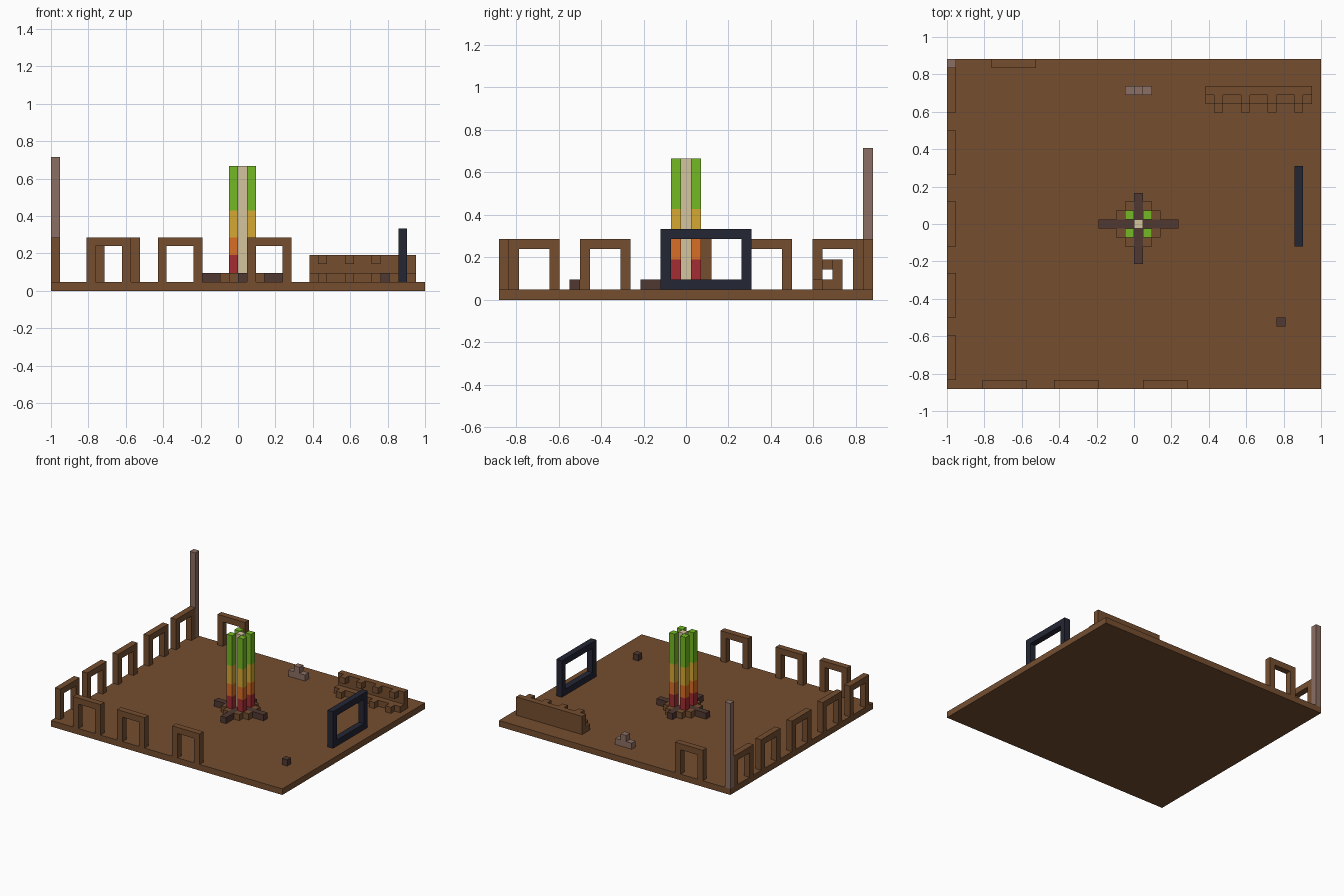
import bpy, bmesh
from mathutils import Matrix, Vector

V = 1 / 21                      # size of one block
NX, NY = 42, 37                 # floor size in blocks

if "Cube" in bpy.data.objects:
    bpy.data.objects.remove(bpy.data.objects["Cube"], do_unlink=True)


def linear(c):
    c /= 255
    return c / 12.92 if c <= 0.04045 else ((c + 0.055) / 1.055) ** 2.4


def material(name, r, g, b):
    m = bpy.data.materials.new(name)
    m.use_nodes = True
    col = (linear(r), linear(g), linear(b), 1)
    m.diffuse_color = col
    node = next(n for n in m.node_tree.nodes if n.type == 'BSDF_PRINCIPLED')
    node.inputs["Base Color"].default_value = col
    node.inputs["Roughness"].default_value = 0.9
    return m


earth = material("earth_brown", 117, 78, 48)
dark = material("dark_wood", 80, 56, 50)
stone = material("grey_brown", 139, 110, 99)
black = material("blue_black", 36, 38, 52)
tan = material("pale_tan", 213, 197, 158)
red = material("red", 163, 45, 50)
orange = material("orange", 218, 110, 38)
yellow = material("yellow", 214, 169, 50)
green = material("green", 117, 184, 36)


def blocks(name, mat, boxes):
    """One object from boxes given as (low corner, high corner) in block units."""
    bm = bmesh.new()
    for lo, hi in boxes:
        lo, hi = Vector(lo), Vector(hi)
        mid = ((lo + hi) / 2 - Vector((NX / 2, NY / 2, 0))) * V
        size = (hi - lo) * V
        bmesh.ops.create_cube(bm, size=1, matrix=Matrix.Translation(mid) @ Matrix.Diagonal((*size, 1)))
    me = bpy.data.meshes.new(name)
    bm.to_mesh(me)
    bm.free()
    me.materials.append(mat)
    ob = bpy.data.objects.new(name, me)
    bpy.context.collection.objects.link(ob)
    return ob


def cell(x, y, z=1):
    return (x, y, z), (x + 1, y + 1, z + 1)


def arch(name, mat, along, start, fixed, length, top, sill=False):
    """Upright frame, one block thick, running along x or y."""
    def box(a, b, z0, z1):
        if along == 'x':
            return (a, fixed, z0), (b, fixed + 1, z1)
        return (fixed, a, z0), (fixed + 1, b, z1)
    end = start + length
    low = 2 if sill else 1
    parts = [box(start, start + 1, low, top - 1), box(end - 1, end, low, top - 1),
             box(start, end, top - 1, top)]
    if sill:
        parts.append(box(start, end, 1, 2))
    blocks(name, mat, parts)


# Floor slab
blocks("floor", earth, [((0, 0, 0), (NX, NY, 1))])

# Arches around the edges
for n, y in enumerate((1, 8, 16, 24, 31)):
    arch(f"right_arch_{n + 1}", earth, 'y', y, 0, 5, 6)
for n, x in enumerate((4, 12, 22)):
    arch(f"front_arch_{n + 1}", earth, 'x', x, 0, 5, 6)
arch("back_arch", earth, 'x', 5, 36, 5, 6)

# Corner pole
blocks("corner_pole", stone, [((0, 36, 1), (1, 37, 15))])

# Dark standing frame
arch("portal_frame", black, 'y', 16, 39, 9, 7, sill=True)

# Fire: core, four banded flame columns, log cross and surrounding tiles
blocks("fire_core", tan, [((21, 18, 1), (22, 19, 14))])
corners = [(x, y) for x in (20, 22) for y in (17, 19)]
for name, mat, z0, z1 in (("red", red, 1, 4), ("orange", orange, 4, 6),
                          ("yellow", yellow, 6, 9), ("green", green, 9, 14)):
    blocks(f"flame_{name}", mat, [((x, y, z0), (x + 1, y + 1, z1)) for x, y in corners])
blocks("fire_logs", dark, [((17, 18, 1), (21, 19, 2)), ((22, 18, 1), (26, 19, 2)),
                           ((21, 14, 1), (22, 18, 2)), ((21, 19, 1), (22, 22, 2))])
blocks("fire_tiles", earth,
       [cell(x, y) for x in (20, 22) for y in (16, 20)] +
       [cell(x, y) for x in (19, 23) for y in (17, 19)])

# Counter: back wall, low step, upper and lower pegs
pegs = (30, 33, 36, 39)
blocks("counter", earth, [((29, 33, 1), (41, 34, 4)), ((29, 32, 1), (41, 33, 2))])
blocks("counter_upper_pegs", earth, [cell(x, 32, 3) for x in pegs])
blocks("counter_lower_pegs", earth, [cell(x, 31, 1) for x in pegs])

# Small stone heap and lone block
blocks("stone_heap", stone, [((20, 33, 1), (23, 34, 2)), cell(21, 33, 2)])
blocks("lone_block", dark, [cell(37, 7)])
